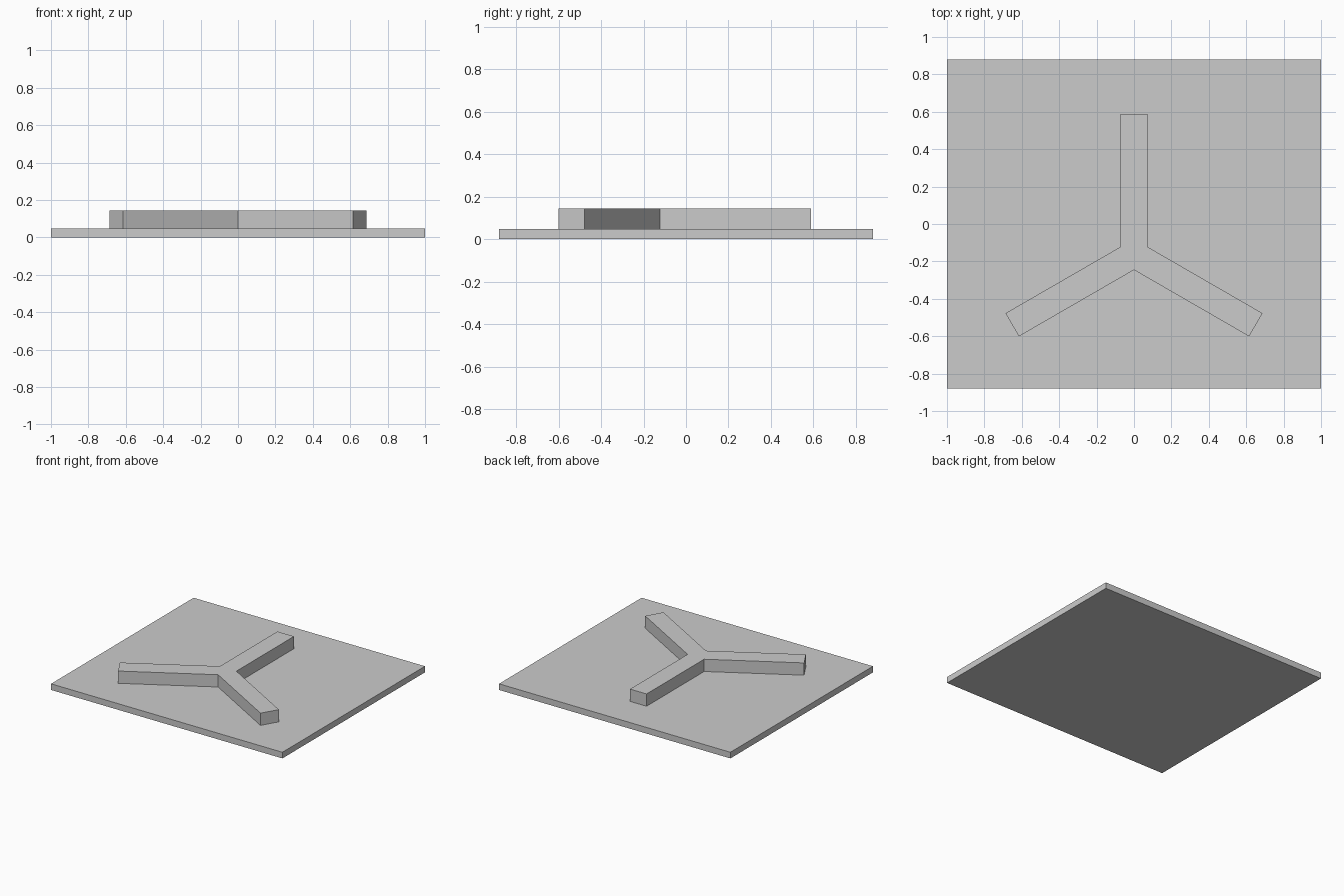
import bpy
import bmesh
from math import cos, pi, sqrt
from mathutils import Matrix, Vector

cube = bpy.data.objects.get("Cube")
if cube:
    bpy.data.objects.remove(cube, do_unlink=True)

# Single plain grey
grey = bpy.data.materials.new("plain grey")
grey.use_nodes = True
colour = (0.6, 0.6, 0.6, 1)
grey.diffuse_color = colour
grey.node_tree.nodes["Principled BSDF"].inputs["Base Color"].default_value = colour


def prism(name, outline, bottom, top):
    """Extrude a counter-clockwise outline from bottom to top."""
    bm = bmesh.new()
    face = bm.faces.new([bm.verts.new((p[0], p[1], bottom)) for p in outline])
    grown = bmesh.ops.extrude_face_region(bm, geom=[face], use_keep_orig=True)
    verts = [g for g in grown["geom"] if isinstance(g, bmesh.types.BMVert)]
    bmesh.ops.translate(bm, verts=verts, vec=(0, 0, top - bottom))
    bmesh.ops.recalc_face_normals(bm, faces=bm.faces)
    mesh = bpy.data.meshes.new(name)
    bm.to_mesh(mesh)
    bm.free()
    mesh.materials.append(grey)
    obj = bpy.data.objects.new(name, mesh)
    bpy.context.collection.objects.link(obj)
    return obj


PLATE_TOP = 0.048
RIDGE_TOP = 0.144

# Flat rectangular base
prism("base_plate", [(-1, -0.88), (1, -0.88), (1, 0.88), (-1, 0.88)], 0, PLATE_TOP)

# Three-armed ridge: one arm's corners turned around the hub
half, length = 0.0715, 0.752
hub = Vector((0, -0.163))
arm = [Vector((half, half / sqrt(3))), Vector((half, length)), Vector((-half, length))]
outline = []
for i in range(3):
    turn = Matrix.Rotation(i * 2 * pi / 3, 2)
    outline += [hub + turn @ p for p in arm]
prism("three_armed_ridge", outline, PLATE_TOP, RIDGE_TOP)
